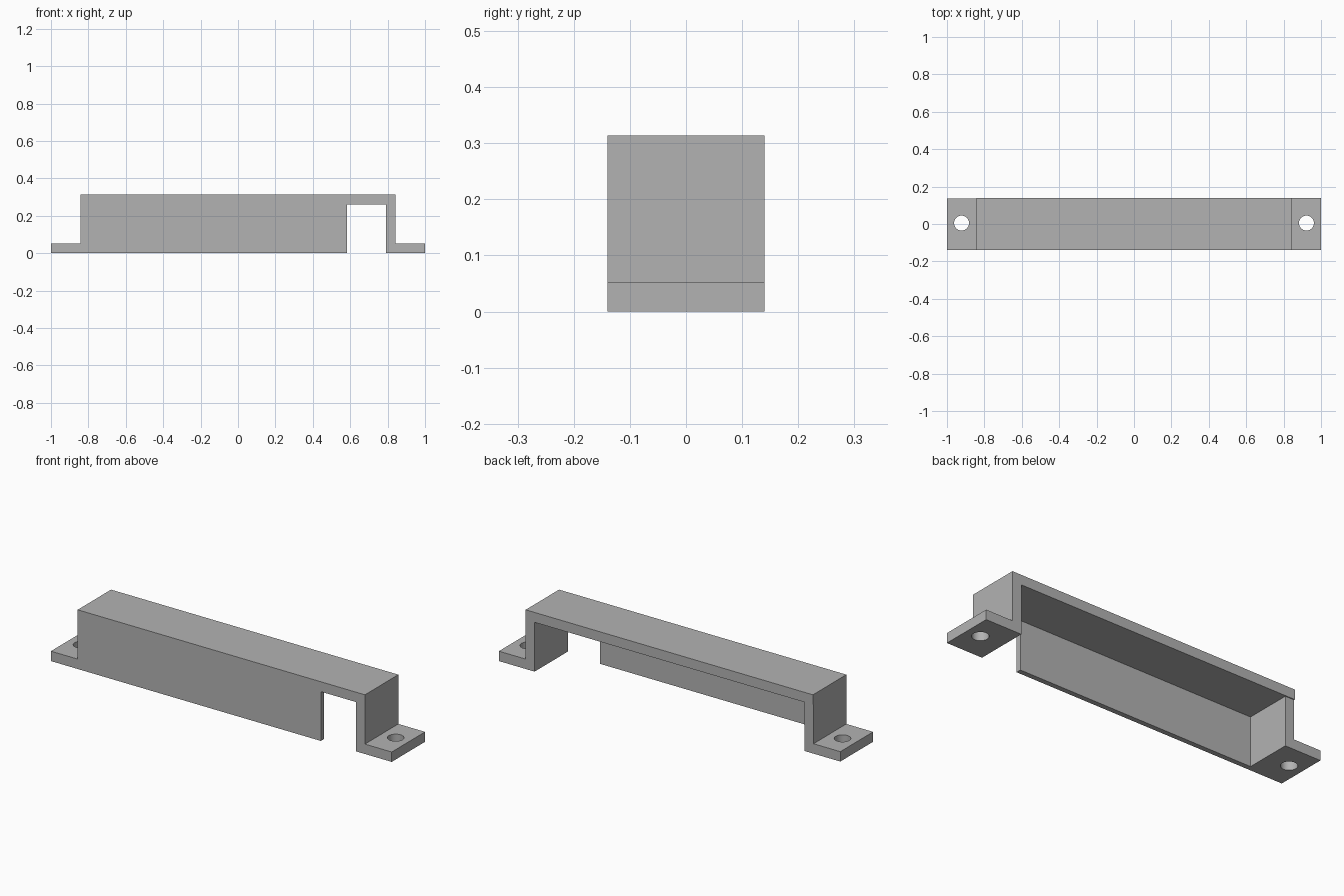
import bpy
import bmesh
from mathutils import Matrix

cube = bpy.data.objects.get("Cube")
if cube:
    bpy.data.objects.remove(cube, do_unlink=True)

THICK = 0.0525      # sheet thickness of roof, legs and feet
HEIGHT = 0.314
HALF_DEPTH = 0.14
LEG_X = 0.843       # outer face of each leg

grey = bpy.data.materials.new("plain grey")
grey.use_nodes = True
colour = (0.45, 0.45, 0.45, 1)
grey.diffuse_color = colour
grey.node_tree.nodes["Principled BSDF"].inputs["Base Color"].default_value = colour


def finish(name, bm):
    bmesh.ops.recalc_face_normals(bm, faces=bm.faces)
    mesh = bpy.data.meshes.new(name)
    bm.to_mesh(mesh)
    bm.free()
    mesh.materials.append(grey)
    obj = bpy.data.objects.new(name, mesh)
    bpy.context.collection.objects.link(obj)
    return obj


def prism(name, outline, y0, y1):
    """Extrude an x-z outline from y0 to y1."""
    bm = bmesh.new()
    face = bm.faces.new([bm.verts.new((x, y0, z)) for x, z in outline])
    new = bmesh.ops.extrude_face_region(bm, geom=[face])["geom"]
    verts = [v for v in new if isinstance(v, bmesh.types.BMVert)]
    bmesh.ops.translate(bm, verts=verts, vec=(0, y1 - y0, 0))
    return finish(name, bm)


def box(name, x0, x1, y0, y1, z0, z1):
    return prism(name, [(x0, z0), (x1, z0), (x1, z1), (x0, z1)], y0, y1)


def combine(target, tool, operation):
    mod = target.modifiers.new(tool.name, "BOOLEAN")
    mod.operation = operation
    mod.solver = "EXACT"
    mod.object = tool
    bpy.context.view_layer.objects.active = target
    bpy.ops.object.modifier_apply(modifier=mod.name)
    bpy.data.objects.remove(tool, do_unlink=True)


# Bracket: mirrored half outline of roof, leg and foot
half = [(LEG_X - THICK, HEIGHT - THICK), (LEG_X - THICK, 0), (1, 0),
        (1, THICK), (LEG_X, THICK), (LEG_X, HEIGHT)]
outline = half + [(-x, z) for x, z in reversed(half)]
bracket = prism("mounting_bracket", outline, -HALF_DEPTH, HALF_DEPTH)

# The right leg and foot stop just short of the roof's back edge
combine(bracket, box("leg_trim", -1.1, -0.7, 0.135, 0.3, -0.1, HEIGHT - THICK),
        "DIFFERENCE")

# Thin front wall, leaving an opening beside the left leg
combine(bracket, box("front_wall", -0.82, 0.584, -HALF_DEPTH, -HALF_DEPTH + 0.027,
                     0, HEIGHT - THICK / 2), "UNION")

# Screw hole through each foot
for side in (-1, 1):
    bm = bmesh.new()
    bmesh.ops.create_cone(bm, cap_ends=True, segments=48, radius1=0.04, radius2=0.04,
                          depth=0.3, matrix=Matrix.Translation((side * 0.922, 0.005, 0)))
    combine(bracket, finish("screw_hole", bm), "DIFFERENCE")

# Smooth hole walls, keep every edge of the bracket sharp
bpy.ops.object.select_all(action="DESELECT")
bracket.select_set(True)
bpy.context.view_layer.objects.active = bracket
bpy.ops.object.shade_smooth_by_angle(angle=0.5)
